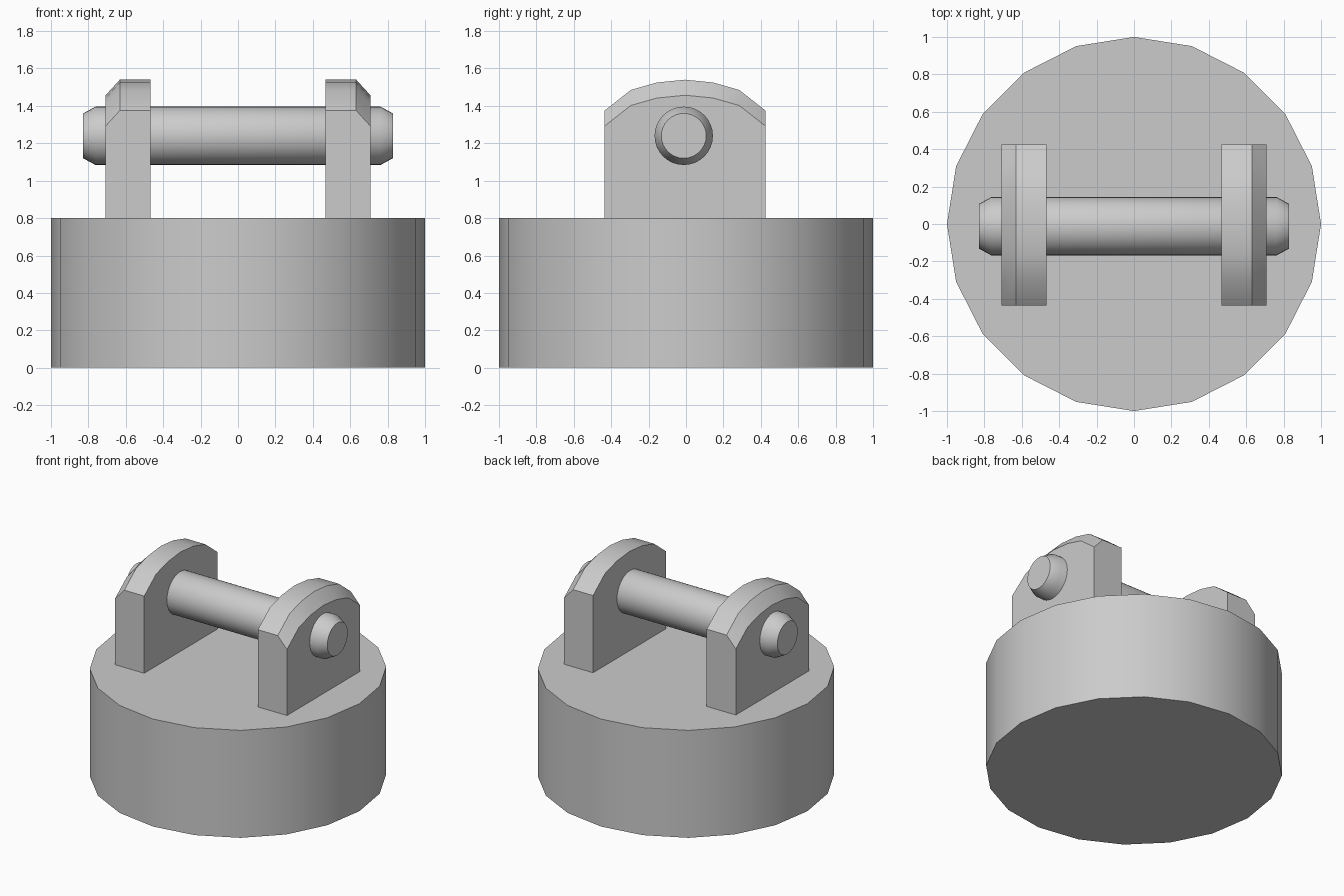
import bpy, bmesh, math
from mathutils import Matrix

cube = bpy.data.objects.get("Cube")
if cube:
    bpy.data.objects.remove(cube, do_unlink=True)

grey = bpy.data.materials.new("plain_grey")
grey.use_nodes = True
colour = (0.6, 0.6, 0.6, 1)
grey.diffuse_color = colour
grey.node_tree.nodes["Principled BSDF"].inputs["Base Color"].default_value = colour


def loft(name, rings):
    """Skin a closed solid through matching rings of points."""
    bm = bmesh.new()
    loops = [[bm.verts.new(p) for p in ring] for ring in rings]
    n = len(loops[0])
    for a, b in zip(loops, loops[1:]):
        for i in range(n):
            j = (i + 1) % n
            bm.faces.new((a[i], a[j], b[j], b[i]))
    bm.faces.new(loops[0])
    bm.faces.new(loops[-1])
    bmesh.ops.recalc_face_normals(bm, faces=bm.faces)
    mesh = bpy.data.meshes.new(name)
    bm.to_mesh(mesh)
    bm.free()
    mesh.materials.append(grey)
    obj = bpy.data.objects.new(name, mesh)
    bpy.context.collection.objects.link(obj)
    bpy.ops.object.select_all(action="DESELECT")
    obj.select_set(True)
    bpy.context.view_layer.objects.active = obj
    bpy.ops.object.shade_smooth_by_angle(angle=math.radians(30))
    return obj


def circle(radius, sides):
    turns = [math.tau * i / sides for i in range(sides)]
    return [(radius * math.cos(t), radius * math.sin(t)) for t in turns]


# Drum base
loft("base", [[(x, y, z) for x, y in circle(1, 20)] for z in (0, 0.8)])

# Upright plates with an arched top, chamfered on the outer side
half_arch = [(0.43, 1.375), (0.29, 1.485), (0.15, 1.525)]
arch = half_arch + [(0, 1.54)] + [(-y, z) for y, z in reversed(half_arch)]


def plate_ring(x, drop):
    top = [(x, y - 0.005, z - drop) for y, z in arch]
    return top + [(x, -0.435, 0.8), (x, 0.425, 0.8)]


for side, name in ((1, "left_bracket"), (-1, "right_bracket")):
    sections = [(0.468, 0), (0.632, 0), (0.708, 0.083)]
    loft(name, [plate_ring(side * x, drop) for x, drop in sections])

# Cross pin with tapered ends
pin_sections = [(-0.828, 0.12), (-0.762, 0.156), (0.762, 0.156), (0.828, 0.12)]
pin = loft("cross_pin", [[(x, y, z) for y, z in circle(r, 32)] for x, r in pin_sections])
pin.data.transform(Matrix.Translation((0, -0.012, 1.24)))
